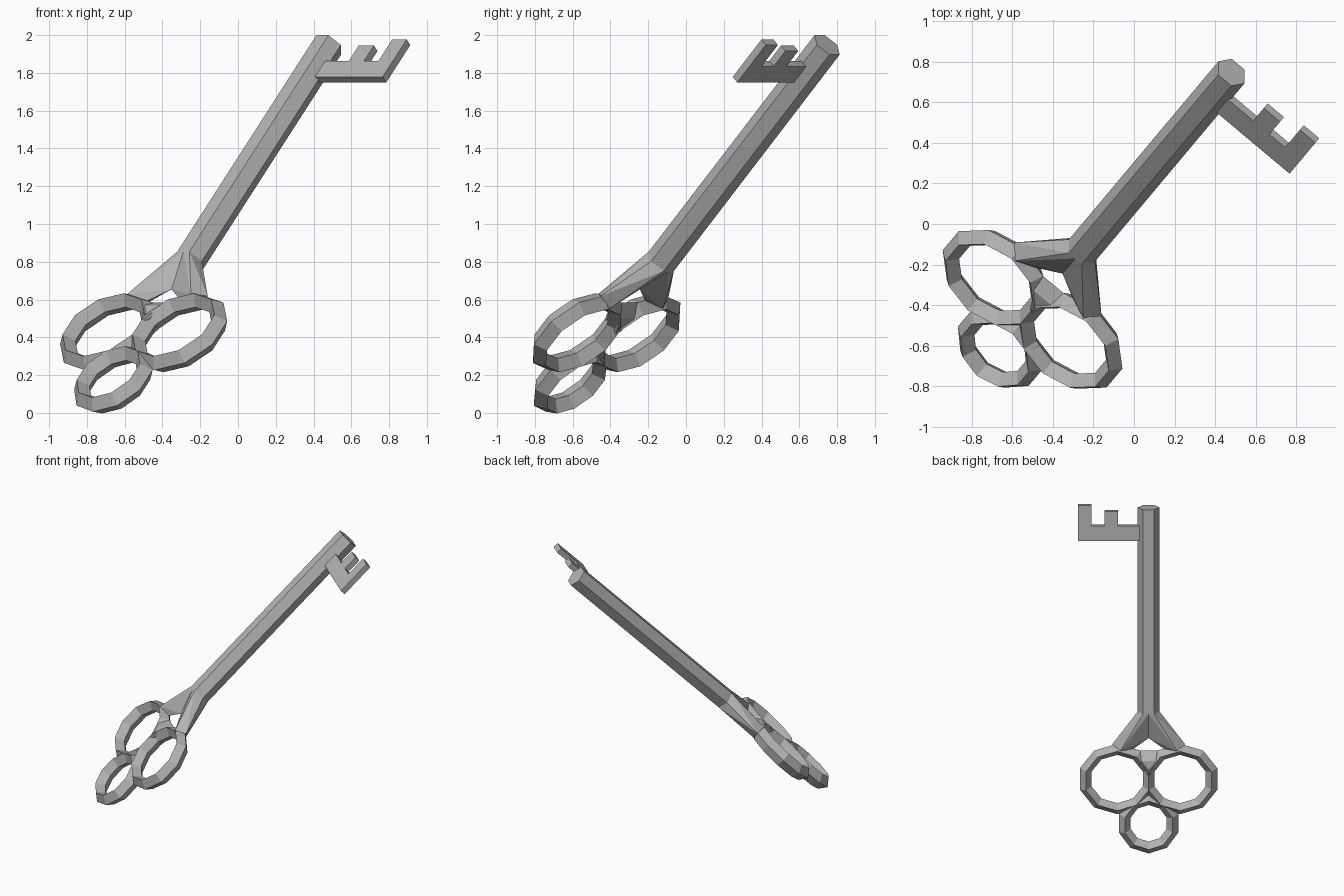
import bpy, bmesh
from math import sin, cos, pi, radians
from mathutils import Vector, Matrix

cube = bpy.data.objects.get("Cube")
if cube:
    bpy.data.objects.remove(cube, do_unlink=True)

metal = bpy.data.materials.new("plain grey metal")
metal.use_nodes = True
metal.diffuse_color = (0.45, 0.45, 0.45, 1)
metal.node_tree.nodes["Principled BSDF"].inputs["Base Color"].default_value = metal.diffuse_color

# The key is built flat (x across, y along the shaft, z through its thickness,
# origin at the shaft tip) and then leaned into its pose.
YAW, TILT = radians(50), radians(45)
along = Vector((cos(YAW) * cos(TILT), sin(YAW) * cos(TILT), sin(TILT)))
across = Vector((sin(YAW), -cos(YAW), 0))
POSE = Matrix((across, along, across.cross(along))).transposed().to_4x4()
POSE.translation = (0.48, 0.747, 1.948)

SHAFT_R, SHAFT_LEN = 0.084, 1.62
FLAT = SHAFT_R * cos(pi / 6)


def finish(name, bm):
    bmesh.ops.recalc_face_normals(bm, faces=bm.faces[:])
    mesh = bpy.data.meshes.new(name)
    bm.to_mesh(mesh)
    bm.free()
    mesh.materials.append(metal)
    obj = bpy.data.objects.new(name, mesh)
    bpy.context.collection.objects.link(obj)
    obj.matrix_world = POSE
    return obj


def hull(name, points):
    bm = bmesh.new()
    for p in points:
        bm.verts.new(p)
    out = bmesh.ops.convex_hull(bm, input=bm.verts[:])
    junk = set(out["geom_interior"]) | set(out["geom_unused"])
    bmesh.ops.delete(bm, geom=[g for g in junk if isinstance(g, bmesh.types.BMVert)], context="VERTS")
    return finish(name, bm)


def prism(name, outline, half):
    bm = bmesh.new()
    face = bm.faces.new([bm.verts.new((x, y, -half)) for x, y in outline])
    side = bmesh.ops.extrude_face_region(bm, geom=[face])["geom"]
    bmesh.ops.translate(bm, vec=(0, 0, 2 * half), verts=[g for g in side if isinstance(g, bmesh.types.BMVert)])
    return finish(name, bm)


def ring(name, cx, cy, radius, squash=1.0, sides=10, wide=0.047, thick=0.06):
    """Ten-sided ring with a diamond cross-section."""
    bm = bmesh.new()
    section = [(wide, 0), (0, thick), (-wide, 0), (0, -thick)]
    loops = []
    for i in range(sides):
        t = pi / 2 + 2 * pi * i / sides
        loops.append([bm.verts.new((cx + (radius + r) * cos(t), cy + (radius + r) * sin(t) * squash, z))
                      for r, z in section])
    for i in range(sides):
        a, b = loops[i], loops[(i + 1) % sides]
        for k in range(4):
            m = (k + 1) % 4
            bm.faces.new((a[k], b[k], b[m], a[m]))
    return finish(name, bm)


# Six-sided shaft
hexagon = [(SHAFT_R * cos(i * pi / 3), SHAFT_R * sin(i * pi / 3)) for i in range(6)]
hull("shaft", [(x, y, z) for y in (0, -SHAFT_LEN) for x, z in hexagon])

# Toothed bit
prism("bit", [(0.04, -0.26), (0.54, -0.26), (0.54, 0.02), (0.44, 0.02), (0.44, -0.14),
              (0.34, -0.14), (0.34, -0.025), (0.235, -0.025), (0.235, -0.14), (0.04, -0.14)], 0.021)

# Three-ring bow with two flared arms
for side, word in ((1, "left"), (-1, "right")):
    ring(word + "_bow_ring", side * 0.241, -2.155, 0.253, squash=0.93)
    arm = [(0, -1.83, 0), (SHAFT_R, -SHAFT_LEN, 0), (0.28, -1.88, 0), (0.115, -1.915, 0)]
    for z in (-1, 1):
        arm += [(0, -SHAFT_LEN, z * FLAT), (SHAFT_R / 2, -SHAFT_LEN, z * FLAT), (0.22, -1.92, z * 0.055)]
    hull(word + "_arm", [(side * x, y, z) for x, y, z in arm])
ring("end_bow_ring", 0, -2.507, 0.192)

# Web between the two large rings
web = [(0, -1.96, 0), (0, -2.13, 0.055), (0, -2.13, -0.055)]
for s in (1, -1):
    web += [(s * 0.1, -1.93, 0), (s * 0.055, -2.0, 0.05), (s * 0.055, -2.0, -0.05)]
hull("bow_web", web)
